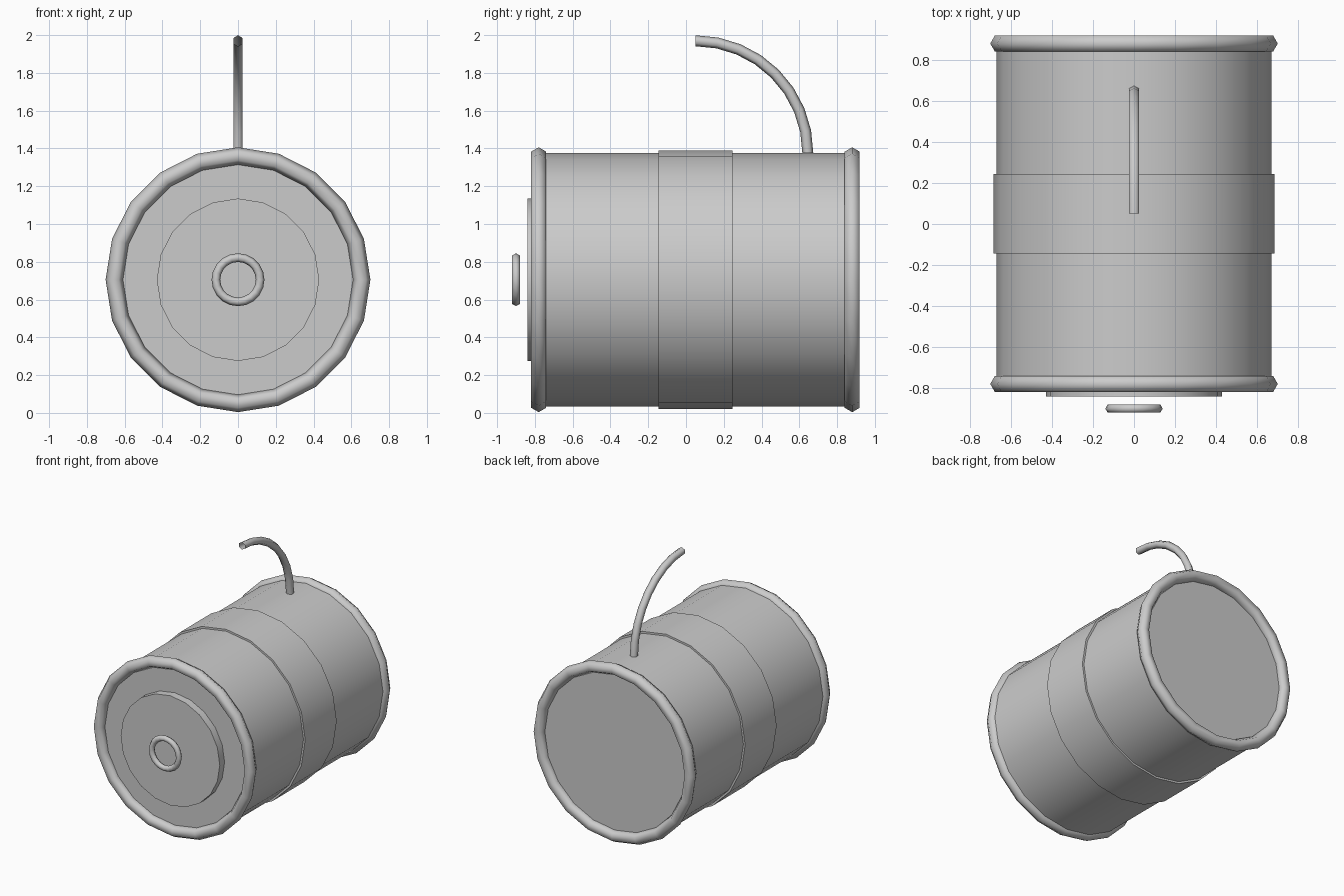
import bpy, bmesh, math
from mathutils import Vector, Matrix

if "Cube" in bpy.data.objects:
    bpy.data.objects.remove(bpy.data.objects["Cube"], do_unlink=True)

SIDES = 20
AXIS_Z = 0.705

grey = bpy.data.materials.new("plain grey")
grey.use_nodes = True
colour = (0.6, 0.6, 0.6, 1)
grey.diffuse_color = colour
grey.node_tree.nodes["Principled BSDF"].inputs["Base Color"].default_value = colour


def add_object(name, bm, sharp_angle):
    bmesh.ops.recalc_face_normals(bm, faces=bm.faces)
    mesh = bpy.data.meshes.new(name)
    bm.to_mesh(mesh)
    bm.free()
    mesh.materials.append(grey)
    obj = bpy.data.objects.new(name, mesh)
    bpy.context.collection.objects.link(obj)
    bpy.ops.object.select_all(action='DESELECT')
    obj.select_set(True)
    bpy.context.view_layer.objects.active = obj
    bpy.ops.object.shade_smooth_by_angle(angle=math.radians(sharp_angle))
    return obj


def drum(name, radius, y0, y1):
    """Closed cylinder lying along y, with a corner at the top."""
    bm = bmesh.new()
    bmesh.ops.create_cone(bm, cap_ends=True, segments=SIDES,
                          radius1=radius, radius2=radius, depth=y1 - y0)
    place = Matrix.Translation((0, (y0 + y1) / 2, AXIS_Z)) @ Matrix.Rotation(math.pi / 2, 4, 'X')
    bmesh.ops.transform(bm, matrix=place, verts=bm.verts)
    return add_object(name, bm, 30)


def tube(name, centre, u, v, radius, thickness, steps, sweep):
    """Hexagonal tube swept from direction u towards v; a full turn closes."""
    bm = bmesh.new()
    centre, u, v = Vector(centre), Vector(u), Vector(v)
    side = u.cross(v)
    closed = sweep > 6
    loops = []
    for i in range(steps if closed else steps + 1):
        a = sweep * i / steps
        out = u * math.cos(a) + v * math.sin(a)
        ring = [k * math.pi / 3 for k in range(6)]
        loops.append([bm.verts.new(centre + out * (radius + thickness * math.cos(t))
                                   + side * thickness * math.sin(t)) for t in ring])
    for i in range(steps):
        a, b = loops[i], loops[(i + 1) % len(loops)]
        for k in range(6):
            n = (k + 1) % 6
            bm.faces.new((a[k], a[n], b[n], b[k]))
    return add_object(name, bm, 80)


# Barrel, middle band and front plate
drum("barrel_body", 0.67, -0.78, 0.88)
drum("middle_band", 0.685, -0.145, 0.245)
drum("front_plate", 0.43, -0.84, -0.77)

# Rims at both ends and the small ring at the front
X, Y, Z = (1, 0, 0), (0, 1, 0), (0, 0, 1)
for name, y in (("front_rim", -0.78), ("back_rim", 0.88)):
    tube(name, (0, y, AXIS_Z), X, Z, 0.655, 0.046, SIDES, math.tau)
tube("front_ring", (0, -0.9, AXIS_Z), X, Z, 0.117, 0.023, SIDES, math.tau)

# Curved fuse, open at the tip
tube("fuse", (0, 0.05, 1.375), Y, Z, 0.595, 0.029, 8, math.pi / 2)
